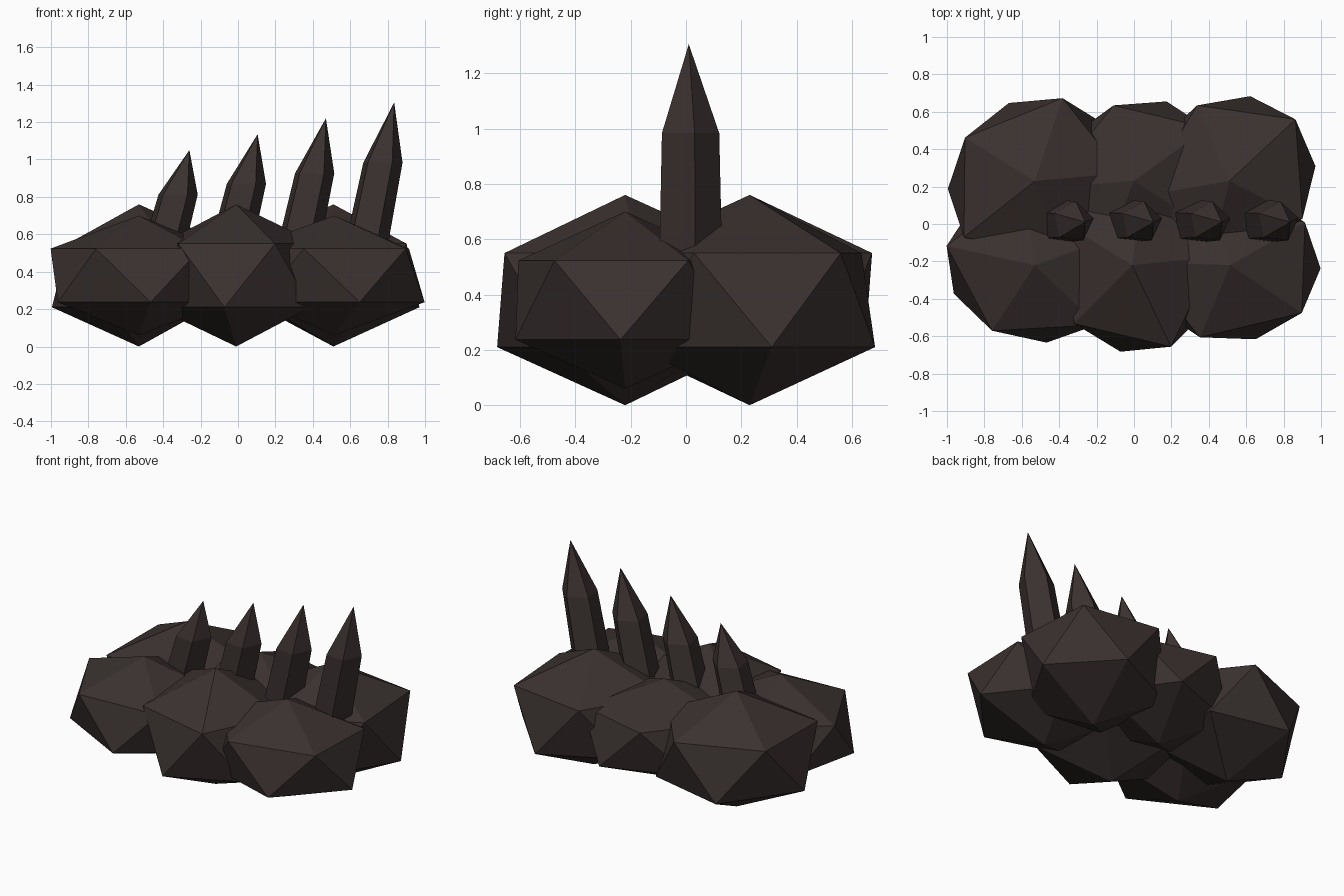
import bpy
import bmesh
from math import radians, sin, cos, tau
from mathutils import Matrix

cube = bpy.data.objects.get("Cube")
if cube:
    bpy.data.objects.remove(cube, do_unlink=True)

# One dark stone colour
stone = bpy.data.materials.new("dark_stone")
stone.use_nodes = True
colour = (0.042, 0.031, 0.029, 1)
stone.diffuse_color = colour
bsdf = stone.node_tree.nodes["Principled BSDF"]
bsdf.inputs["Base Color"].default_value = colour
bsdf.inputs["Roughness"].default_value = 0.9


def add_object(name, bm, location):
    mesh = bpy.data.meshes.new(name)
    bm.to_mesh(mesh)
    bm.free()
    mesh.materials.append(stone)
    obj = bpy.data.objects.new(name, mesh)
    obj.location = location
    bpy.context.collection.objects.link(obj)
    return obj


LARGE = (0.54, 0.486, 0.38)
FLAT = (0.54, 0.46, 0.32)


def add_boulder(name, x, y, size, turn):
    """Squashed, turned icosahedron."""
    bm = bmesh.new()
    shape = Matrix.Rotation(radians(turn), 4, 'Z') @ Matrix.Diagonal((*size, 1))
    bmesh.ops.create_icosphere(bm, subdivisions=1, radius=1, matrix=shape)
    add_object(name, bm, (x, y, 0.38))


def add_spike(name, tip_x, tip_z, base_z=0.33, lean=0.195, sides=5):
    """Leaning five-sided crystal: slightly tapered shaft and a pointed top."""
    bm = bmesh.new()
    height = tip_z - base_z

    def ring(radius, t):
        angles = [radians(11) + tau * i / sides for i in range(sides)]
        return [bm.verts.new((radius * cos(a) + lean * t, radius * sin(a), height * t))
                for a in angles]

    base, shoulder = ring(0.126, 0), ring(0.111, 0.67)
    tip = bm.verts.new((lean, 0, height))
    bm.faces.new(base[::-1])
    for i in range(sides):
        j = (i + 1) % sides
        bm.faces.new((base[i], base[j], shoulder[j], shoulder[i]))
        bm.faces.new((shoulder[i], shoulder[j], tip))
    add_object(name, bm, (tip_x - lean, 0.01, base_z))


# Two rows of boulders, alternating large and flat
add_boulder("front_right_boulder", -0.53, -0.22, FLAT, 167.7)
add_boulder("front_middle_boulder", -0.01, -0.22, LARGE, -64.5)
add_boulder("front_left_boulder", 0.515, -0.22, FLAT, 178)
add_boulder("back_right_boulder", -0.53, 0.23, LARGE, 218.3)
add_boulder("back_middle_boulder", 0, 0.23, FLAT, 36)
add_boulder("back_left_boulder", 0.51, 0.23, LARGE, 43)

# Row of spikes growing taller toward the left
for i in range(4):
    add_spike(f"spike_{i + 1}", -0.26 + 0.365 * i, 1.05 + 0.085 * i)
